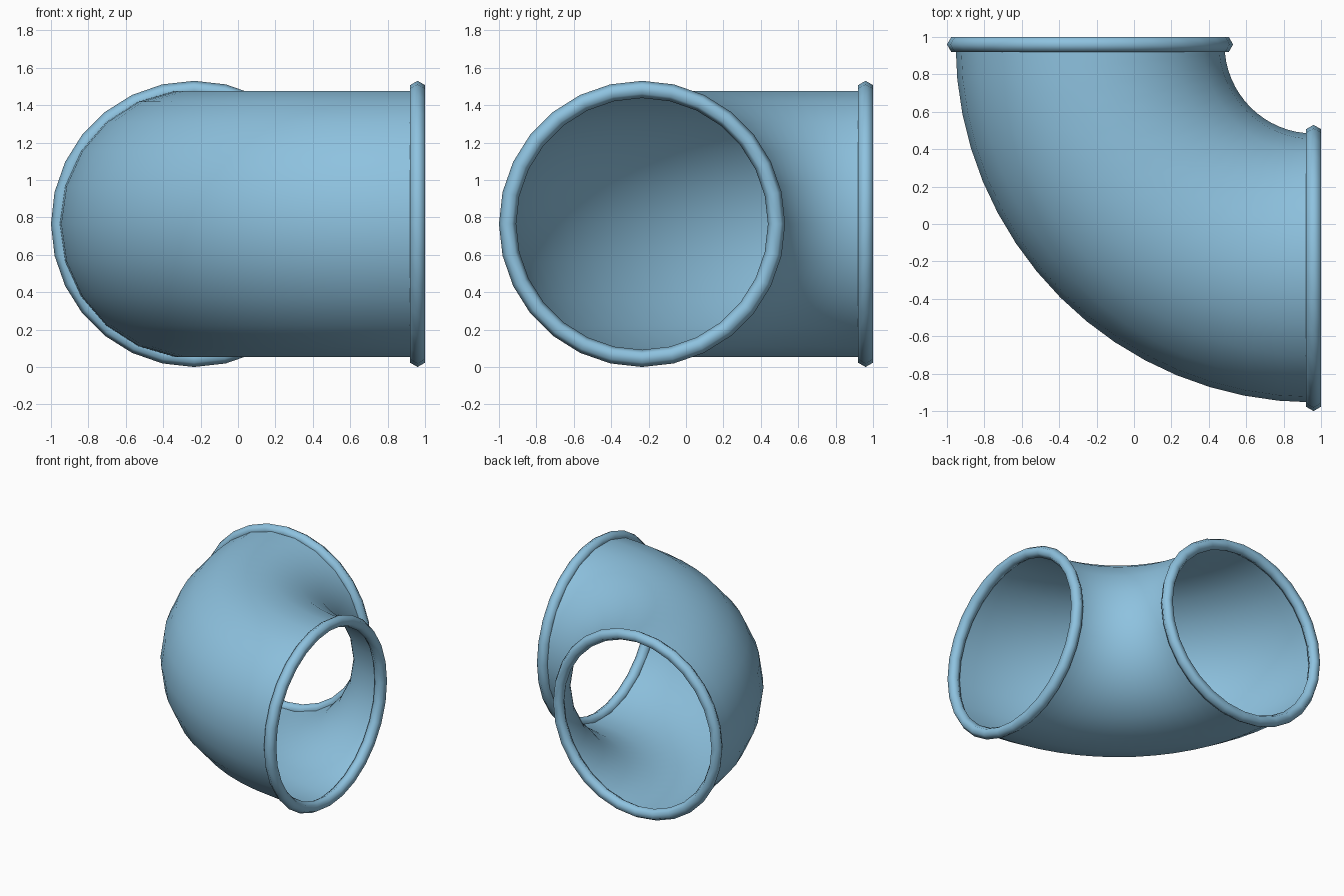
import bpy, bmesh, math
from mathutils import Vector

if "Cube" in bpy.data.objects:
    bpy.data.objects.remove(bpy.data.objects["Cube"])

C = 0.96      # bend centre in x and y, also the plane of both rims
BEND = 1.195  # radius of the bend's centre line
PIPE = 0.719  # pipe radius
RIM = 0.046   # rim bead radius
Z = 0.765     # pipe axis height

blue = bpy.data.materials.new("light blue")
blue.diffuse_color = (0.27, 0.54, 0.74, 1)
blue.use_nodes = True
blue.node_tree.nodes["Principled BSDF"].inputs["Base Color"].default_value = blue.diffuse_color


def sweep(name, rings, close):
    """Skin a list of closed rings; optionally join the last to the first."""
    bm = bmesh.new()
    vs = [[bm.verts.new(p) for p in ring] for ring in rings]
    n = len(vs[0])
    for i in range(len(vs) if close else len(vs) - 1):
        a, b = vs[i], vs[(i + 1) % len(vs)]
        for j in range(n):
            k = (j + 1) % n
            bm.faces.new((a[j], b[j], b[k], a[k]))
    bmesh.ops.recalc_face_normals(bm, faces=bm.faces)
    me = bpy.data.meshes.new(name)
    bm.to_mesh(me)
    bm.free()
    me.materials.append(blue)
    me.shade_smooth()
    ob = bpy.data.objects.new(name, me)
    bpy.context.collection.objects.link(ob)
    return ob


def circle(n, r):
    return [(r * math.cos(math.tau * i / n), r * math.sin(math.tau * i / n)) for i in range(n)]


# Elbow pipe: quarter bend, open at both ends
rings = []
for i in range(17):
    t = math.pi / 2 * i / 16
    rings.append([Vector((C - (BEND + u) * math.cos(t), C - (BEND + u) * math.sin(t), Z + w))
                  for u, w in circle(22, PIPE)])
pipe = sweep("elbow_pipe", rings, False)
# normals must point away from the pipe axis
f = pipe.data.polygons[0]
t = math.pi / 64
axis = Vector((C - BEND * math.cos(t), C - BEND * math.sin(t), Z))
if f.normal.dot(f.center - axis) < 0:
    pipe.data.flip_normals()

# Rims: hexagonal beads around both openings
for name, back in (("back_rim", True), ("right_rim", False)):
    rings = []
    for cu, cw in circle(28, 1):
        ring = []
        for dr, da in circle(6, RIM):
            across, along = C - BEND + cu * (PIPE + dr), C + da
            z = Z + cw * (PIPE + dr)
            ring.append((across, along, z) if back else (along, across, z))
        rings.append(ring)
    sweep(name, rings, True)
